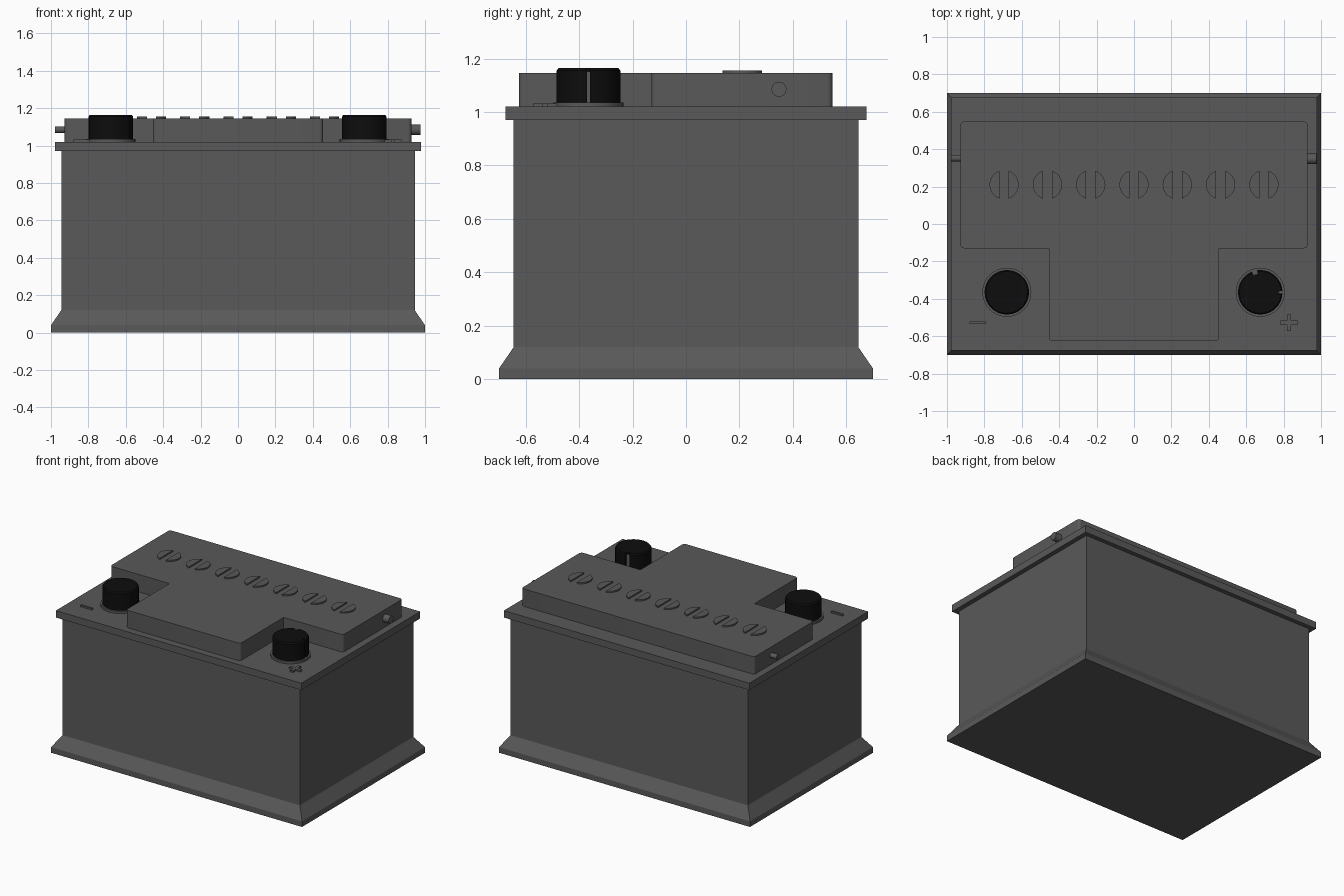
import bpy, bmesh, math

if "Cube" in bpy.data.objects:
    bpy.data.objects.remove(bpy.data.objects["Cube"])


def material(name, v):
    m = bpy.data.materials.new(name)
    m.diffuse_color = (v, v, v, 1)
    m.use_nodes = True
    m.node_tree.nodes["Principled BSDF"].inputs["Base Color"].default_value = m.diffuse_color
    return m


GREY = material("dark grey plastic", 0.1)
BLACK = material("black cap", 0.004)


def finish(name, bm, mat, smooth=False):
    bmesh.ops.recalc_face_normals(bm, faces=bm.faces)
    me = bpy.data.meshes.new(name)
    bm.to_mesh(me)
    bm.free()
    ob = bpy.data.objects.new(name, me)
    bpy.context.collection.objects.link(ob)
    me.materials.append(mat)
    if smooth:
        bpy.ops.object.select_all(action='DESELECT')
        ob.select_set(True)
        bpy.context.view_layer.objects.active = ob
        bpy.ops.object.shade_smooth_by_angle(angle=math.radians(30))
    return ob


def loft(name, rings, mat, smooth=False):
    """Closed solid through rings of 3D points with equal counts."""
    bm = bmesh.new()
    vs = [[bm.verts.new(p) for p in r] for r in rings]
    n = len(vs[0])
    for a, b in zip(vs, vs[1:]):
        for i in range(n):
            j = (i + 1) % n
            bm.faces.new((a[i], a[j], b[j], b[i]))
    bm.faces.new(vs[0][::-1])
    bm.faces.new(vs[-1])
    return finish(name, bm, mat, smooth)


def prism(name, pts, z0, z1, mat, smooth=False):
    return loft(name, [[(x, y, z) for x, y in pts] for z in (z0, z1)], mat, smooth)


def rect(hx, hy):
    return [(-hx, -hy), (hx, -hy), (hx, hy), (-hx, hy)]


def arc(cx, cy, r, a0, a1, n):
    return [(cx + r * math.cos(math.radians(a0 + (a1 - a0) * i / n)),
             cy + r * math.sin(math.radians(a0 + (a1 - a0) * i / n))) for i in range(n + 1)]


def circle(cx, cy, r, n=32):
    return arc(cx, cy, r, 0, 360, n)[:-1]


# case: flared foot and straight walls
loft("case", [[(x, y, z) for x, y in rect(hx, hy)] for hx, hy, z in
              ((1, 0.7, 0), (1, 0.7, 0.04), (0.945, 0.645, 0.12), (0.945, 0.645, 0.98))], GREY)
# lid rim
prism("lid_rim", rect(0.978, 0.676), 0.97, 1.02, GREY)

# raised T-shaped cover with small rounded corners
R = 0.02
right = (arc(0.455 - R, -0.625 + R, R, -90, 0, 4) + [(0.455, -0.13)]
         + arc(0.928 - R, -0.13 + R, R, -90, 0, 4)
         + arc(0.928 - R, 0.548 - R, R, 0, 90, 4))
prism("top_cover", right + [(-x, y) for x, y in reversed(right)], 1.01, 1.146, GREY, True)

# slotted filler plugs: two half moons each
a = math.degrees(math.acos(0.024 / 0.078))
for i in range(7):
    for side, turn in (("right", 0), ("left", 180)):
        prism(f"plug_{i + 1}_{side}", arc((i - 3) * 0.2315, 0.21, 0.078, turn - a, turn + a, 16),
              1.14, 1.156, GREY, True)

# terminals: flange, inner post and black cap with narrow slits
for name, cx, slits in (("negative", -0.68, ()), ("positive", 0.675, ((0, 3), (105, 7)))):
    cy = -0.365
    prism(name + "_flange", circle(cx, cy, 0.131), 1.015, 1.036, GREY, True)
    prism(name + "_post", circle(cx, cy, 0.1), 1.03, 1.15, GREY, True)
    angles = [(k * 360 / 32, 1) for k in range(32)
              if all(abs((k * 360 / 32 - s + 180) % 360 - 180) > w for s, w in slits)]
    for s, w in slits:
        angles += [((s - w) % 360, 1), ((s - w + 0.1) % 360, 0),
                   ((s + w - 0.1) % 360, 0), ((s + w) % 360, 1)]
    angles.sort()
    rings = []
    for z, r in ((1.034, 0.119), (1.155, 0.119), (1.165, 0.112)):
        rings.append([(cx + (r if out else 0.096) * math.cos(math.radians(t)),
                       cy + (r if out else 0.096) * math.sin(math.radians(t)), z)
                      for t, out in angles])
    loft(name + "_cap", rings, BLACK, True)

# raised polarity marks
w, h = 0.011, 0.045
prism("minus_mark", [(x - 0.835, y - 0.528) for x, y in rect(h, 0.007)], 1.015, 1.032, GREY)
cross = [(-w, -h), (w, -h), (w, -w), (h, -w), (h, w), (w, w),
         (w, h), (-w, h), (-w, w), (-h, w), (-h, -w), (-w, -w)]
prism("plus_mark", [(x + 0.828, y - 0.528) for x, y in cross], 1.015, 1.032, GREY)

# vent stubs on both ends
for name, x0, x1, y, r in (("right_vent", 0.92, 0.976, 0.348, 0.028),
                           ("left_vent", -0.978, -0.92, 0.352, 0.018)):
    loft(name, [[(x, p, q) for p, q in circle(y, 1.085, r, 20)] for x in (x0, x1)], GREY, True)
